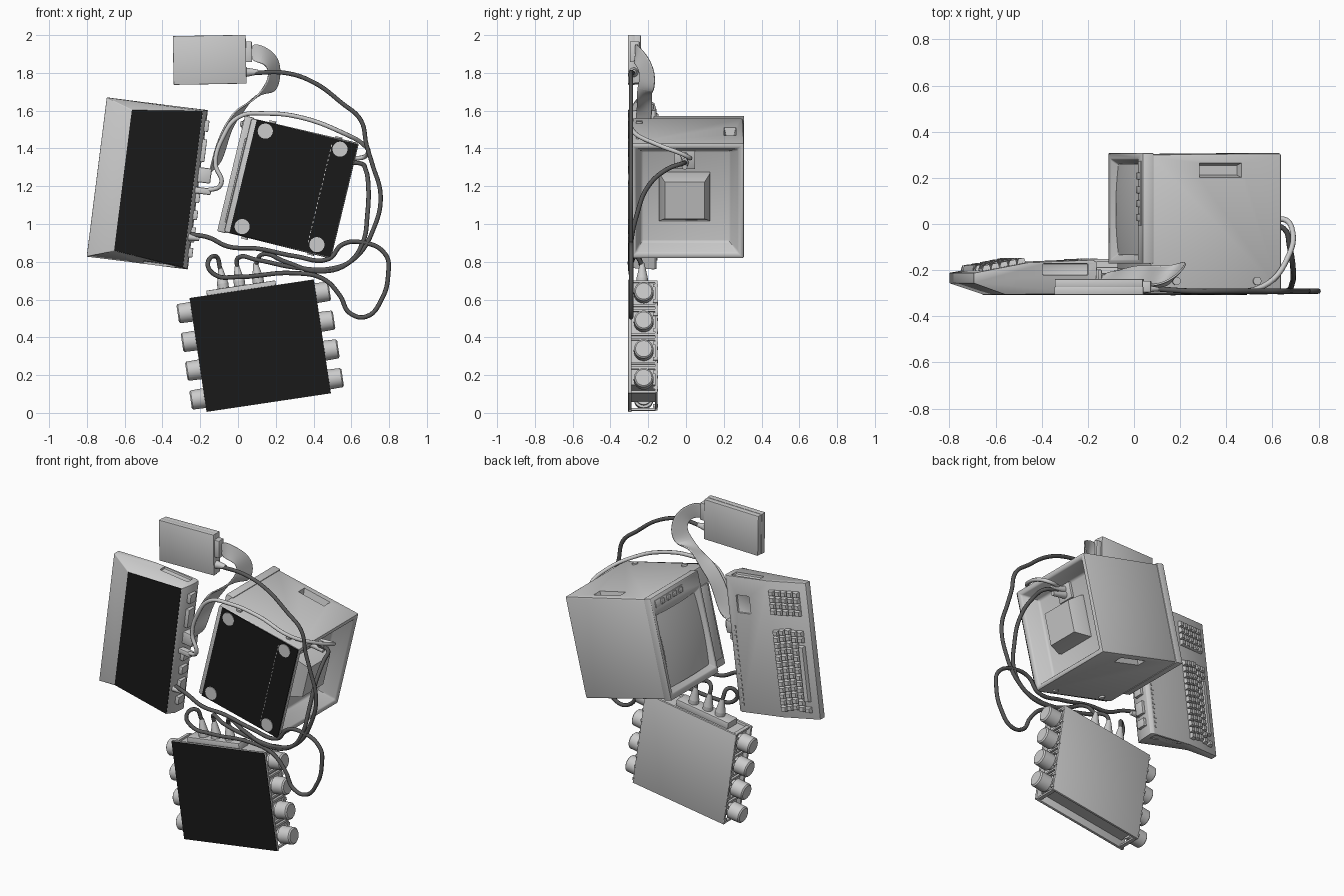
import bpy, bmesh, math
from mathutils import Matrix, Vector

if "Cube" in bpy.data.objects:
    bpy.data.objects.remove(bpy.data.objects["Cube"])

BASE = -0.307   # y of the surface everything rests on; devices' "up" is +y


def frame(cx, cz, deg):
    """Local (a = depth to the rear, b = sideways, h = height) -> world."""
    c, s = math.cos(math.radians(deg)), math.sin(math.radians(deg))
    return Matrix(((c, -s, 0, cx), (0, 0, 1, BASE), (s, c, 0, cz), (0, 0, 0, 1)))


black = bpy.data.materials.new("black_underside")
black.diffuse_color = (0.01, 0.01, 0.01, 1)
black.use_nodes = True
black.node_tree.nodes["Principled BSDF"].inputs["Base Color"].default_value = black.diffuse_color
cord = bpy.data.materials.new("dark_cord")
cord.diffuse_color = (0.1, 0.1, 0.1, 1)
cord.use_nodes = True
cord.node_tree.nodes["Principled BSDF"].inputs["Base Color"].default_value = cord.diffuse_color


def rect(a, b0, b1, h0, h1):
    return [(a, b0, h0), (a, b1, h0), (a, b1, h1), (a, b0, h1)]


def loft(bm, rings):
    vs = [[bm.verts.new(p) for p in r] for r in rings]
    n = len(vs[0])
    for r, q in zip(vs, vs[1:]):
        for i in range(n):
            bm.faces.new((r[i], r[(i + 1) % n], q[(i + 1) % n], q[i]))
    bm.faces.new(vs[0])
    bm.faces.new(vs[-1])


def box(bm, a0, a1, b0, b1, h0, h1):
    loft(bm, [rect(a0, b0, b1, h0, h1), rect(a1, b0, b1, h0, h1)])


def cyl(bm, axis, pos, length, r1, r2=None, seg=24):
    rot = {'a': Matrix.Rotation(math.pi / 2, 4, 'Y'), '-a': Matrix.Rotation(-math.pi / 2, 4, 'Y'),
           'b': Matrix.Rotation(-math.pi / 2, 4, 'X'), 'h': Matrix()}[axis]
    m = Matrix.Translation(pos) @ rot @ Matrix.Translation((0, 0, length / 2))
    bmesh.ops.create_cone(bm, cap_ends=True, segments=seg, radius1=r1,
                          radius2=r1 if r2 is None else r2, depth=length, matrix=m)


def finish(bm, name, M, bevel=0, mat=None, cut=None):
    bm.transform(M)
    bmesh.ops.recalc_face_normals(bm, faces=bm.faces)
    me = bpy.data.meshes.new(name)
    bm.to_mesh(me)
    bm.free()
    ob = bpy.data.objects.new(name, me)
    bpy.context.collection.objects.link(ob)
    if mat:
        me.materials.append(mat)
    bpy.ops.object.select_all(action='DESELECT')
    ob.select_set(True)
    bpy.context.view_layer.objects.active = ob
    if bevel:
        m = ob.modifiers.new("round", 'BEVEL')
        m.width, m.segments, m.limit_method = bevel, 2, 'ANGLE'
    if cut:
        m = ob.modifiers.new("recess", 'BOOLEAN')
        m.object, m.operation, m.solver = cut, 'DIFFERENCE', 'EXACT'
    bpy.ops.object.convert(target='MESH')
    if cut:
        bpy.data.objects.remove(cut)
    bpy.ops.object.shade_smooth_by_angle(angle=math.radians(35))
    return ob


def part(name, M, boxes, bevel=0, mat=None):
    bm = bmesh.new()
    for b in boxes:
        box(bm, *b)
    return finish(bm, name, M, bevel, mat)


# ---------------- monitor ----------------
M = frame(0.265, 1.195, -13.6)
bm = bmesh.new()                                   # handle recesses on both sides
for s in (-1, 1):
    loft(bm, [[(a, s * d, h) for a, h in ((-.06 + i, .505 + i), (.135 - i, .505 + i), (.135 - i, .575 - i), (-.06 + i, .575 - i))]
              for d, i in ((.33, 0), (.27, .014))])
cut = finish(bm, "handle_cutter", M)
cut.hide_render = True
bm = bmesh.new()                                   # shell with hollow tapered back
loft(bm, [rect(-.275, -.31, .31, .01, .61), rect(.31, -.315, .315, .01, .615),
          rect(.31, -.285, .285, .04, .585), rect(.2, -.25, .25, .07, .54)])
finish(bm, "monitor_shell", M, .012, cut=cut)
bm = bmesh.new()                                   # bezel around the screen
loft(bm, [rect(-.28, -.25, .19, .175, .565), rect(-.31, -.28, .22, .15, .59),
          rect(-.31, -.315, .315, .135, .615), rect(-.26, -.315, .315, .135, .615)])
finish(bm, "monitor_bezel", M, .006)
bm = bmesh.new()                                   # bulging tube glass
bmesh.ops.create_grid(bm, x_segments=16, y_segments=16, size=1)
for v in bm.verts:
    u, w = v.co.x, v.co.y
    v.co = (-.281 - .024 * (1 - u * u * .5 - w * w * .5), -.03 + u * .222, .37 + w * .197)
finish(bm, "monitor_screen", M)
part("monitor_controls", M, [(-.315, -.305, .245, .29, .3, .58)]
     + [(-.325, -.31, .252, .283, h, h + .03) for h in (.32, .38, .44, .5)]
     + [(-.283, -.27, -.26, .2, .035, .115)], .003)
bm = bmesh.new()                                   # tube neck cover in the back
loft(bm, [rect(.19, -.13, .13, .165, .435), rect(.22, -.13, .13, .165, .435), rect(.3, -.1, .1, .195, .405)])
finish(bm, "monitor_neck_cover", M)
part("monitor_socket_panel", M, [(.19, .215, .15, .25, .245, .355)], .004)
bm = bmesh.new()
for b in (.185, .22):
    cyl(bm, 'a', (.21, b, .3), .1, .022, .014, 16)
finish(bm, "monitor_plugs", M)
part("monitor_underside", M, [(-.245, .305, -.308, .308, .006, .014)], 0, black)
part("monitor_vents", M, [(.17, .174, -.26 + i * .026, -.247 + i * .026, .005, .01) for i in range(21)])
bm = bmesh.new()
for a in (-.187, .22):
    for b in (-.26, .26):
        cyl(bm, 'h', (a, b, .002), .014, .04, seg=32)
finish(bm, "monitor_feet", M)
bm = bmesh.new()
for a in (-.16, .2):
    for b in (-.322, .31):
        cyl(bm, 'b', (a, b, .06), .012, .018, seg=16)
finish(bm, "monitor_side_screws", M)

# ---------------- keyboard computer ----------------
K = frame(-.48, 1.215, -7.2)
bm = bmesh.new()                                   # end slots and badge recess
for s in (-1, 1):
    box(bm, .03, .23, s * .41, s * .44, .085, .135)
box(bm, .11, .2, .2, .31, .138, .2)
cut = finish(bm, "slot_cutter", K, .006)
cut.hide_render = True
profile = [(-.27, .05, 0), (-.27, .095, 0), (-.035, .14, 0), (.25, .152, 0), (.27, .14, 0),
           (.265, .06, 0), (.245, .002, .008), (-.13, .002, .05)]
bm = bmesh.new()
loft(bm, [[(a, s * (.425 - i), h) for a, h, i in profile] for s in (-1, 1)])
finish(bm, "computer_case", K, .004, cut=cut)
bm = bmesh.new()
loft(bm, [[(-.13, -.375, h), (.243, -.417, h), (.243, .417, h), (-.13, .375, h)] for h in (0, .004)])
finish(bm, "computer_underside", K, 0, black)


def key(bm, a, b, wide=1):
    h = .095 + (a + .27) / .235 * .045
    rings = []
    for ra, rb, z in ((.018, wide * .0195 - .0015, -.006), (.017, wide * .0195 - .003, .008), (.012, wide * .0195 - .007, .022)):
        rings.append([(a + x * ra, b + y * rb, h + z + x * ra * .19) for x, y in ((-1, -1), (1, -1), (1, 1), (-1, 1))])
    loft(bm, rings)


bm = bmesh.new()
for r in range(5):
    a = -.055 - r * .038
    for c in range(4):
        key(bm, a, .235 + c * .039)
    if r < 4:
        for c in range(13):
            key(bm, a, -.365 + c * .039 + (0, .008, .014, .006)[r])
    else:
        key(bm, a, -.14, 9)
        for b in (-.365, .07, .109):
            key(bm, a, b)
finish(bm, "keys", K)
part("computer_top_vents", K, [(.225, .24, -.38 + i * .03, -.365 + i * .03, .148, .155) for i in range(17)])
part("computer_rear_ports", K, [(.255, .285, b, b + w, .05, .11) for b, w in
                                ((-.36, .05), (-.28, .08), (-.16, .05), (-.07, .05), (.15, .12), (.31, .06))], .003)
part("computer_rear_plugs", K, [(.25, .33, .04, .12, .05, .11), (.25, .34, -.02, .015, .03, .07)], .008)
bm = bmesh.new()
cyl(bm, 'a', (.25, -.255, .035), .06, .02, .013, 16)
finish(bm, "computer_power_plug", K)

# ---------------- expansion box with side knobs ----------------
R = frame(.1175, .356, 8.5)
part("expansion_plates", R, [(-.333, .333, -.305, .305, .003, .018), (-.325, .325, -.3, .3, .142, .156)], .002)
part("expansion_body", R, [(-.305, .305, -.255, .29, .015, .145)])
part("expansion_underside", R, [(-.331, .331, -.303, .303, 0, .004)], 0, black)
bm, posts = bmesh.new(), []
for s, ax in ((1, 'a'), (-1, '-a')):
    for b in (-.231, -.077, .077, .231):
        cyl(bm, ax, (s * .3, b, .083), .03, .04)
        cyl(bm, ax, (s * .325, b, .083), .075, .053, .051, 32)
        cyl(bm, ax, (s * .4, b, .083), .007, .051, .043, 32)
        posts += [(s * .3, s * .322, b + d, b + d + .012, .015, .145) for d in (-.07, .058)]
        posts += [(s * .32, s * .329, b + d, b + d + .016, .132, .158) for d in (-.05, .034)]
finish(bm, "expansion_knobs", R)
part("expansion_side_ribs", R, posts)
part("expansion_connector_strip", R, [(-.24, .13, .28, .33, .03, .12)], .004)
bm = bmesh.new()
for a in (-.148, -.06, .04):
    cyl(bm, 'b', (a, .32, .075), .035, .03)
    cyl(bm, 'b', (a, .355, .075), .08, .03, .012)
finish(bm, "expansion_plugs", R)

# ---------------- power supply ----------------
P = frame(-.15, 1.868, 1)
part("power_box", P, [(-.193, .193, -.128, .13, 0, .035), (-.191, .191, -.126, .128, .033, .068)], .003)
part("power_ribbon_plug", P, [(.185, .225, -.015, .095, .01, .06)], .004)
bm = bmesh.new()
cyl(bm, 'a', (.19, -.068, .03), .065, .025, .013)
finish(bm, "power_cord_plug", P)


# ---------------- cables: points (x, z[, y]) ----------------
def cable(name, pts, r, mat=None):
    cu = bpy.data.curves.new(name, 'CURVE')
    cu.dimensions, cu.bevel_depth, cu.bevel_resolution, cu.resolution_u = '3D', r, 2, 6
    cu.use_fill_caps = True
    sp = cu.splines.new('BEZIER')
    sp.bezier_points.add(len(pts) - 1)
    for bp, p in zip(sp.bezier_points, pts):
        bp.co = (p[0], p[2] if len(p) > 2 else BASE + .016, p[1])
        bp.handle_left_type = bp.handle_right_type = 'AUTO'
    ob = bpy.data.objects.new(name, cu)
    bpy.context.collection.objects.link(ob)
    if mat:
        cu.materials.append(mat)
    bpy.ops.object.select_all(action='DESELECT')
    ob.select_set(True)
    bpy.context.view_layer.objects.active = ob
    bpy.ops.object.convert(target='MESH')
    bpy.ops.object.shade_smooth_by_angle(angle=math.radians(60))


cable("power_cable", [(-.005, .77, -.232), (-.0, .82, -.25), (.1, .81), (.3, .77), (.5, .765), (.62, .82), (.72, .98), (.755, 1.15),
                      (.71, 1.32), (.68, 1.42), (.65, 1.55), (.55, 1.64), (.4, 1.75), (.25, 1.8), (.08, 1.8, -.28)], .012, cord)
cable("monitor_power_cable", [(.093, .785, -.232), (.13, .84, -.27), (.25, .8), (.42, .75), (.58, .79), (.66, .9),
                              (.685, 1.05, -.26), (.69, 1.2, -.2), (.675, 1.29, -.1), (.65, 1.32, -.02), (.57, 1.325, -.006)], .012, cord)
cable("computer_cable", [(-.25, .945, -.27), (-.16, .93), (-.05, .88), (.1, .87), (.3, .83), (.48, .815), (.55, .89), (.64, .905), (.78, .84),
                         (.795, .73), (.76, .6), (.68, .51), (.59, .53), (.54, .62), (.45, .71), (.3, .74), (0, .72),
                         (-.12, .73), (-.16, .79), (-.12, .83, -.26), (-.093, .76, -.232)], .012, cord)
cable("video_cable", [(.56, 1.36, -.006), (.65, 1.35, .02), (.685, 1.37, -.02), (.665, 1.42, -.15), (.56, 1.48, -.27), (.35, 1.56), (.15, 1.585),
                      (0, 1.565), (-.08, 1.46), (-.12, 1.32), (-.09, 1.21), (-.17, 1.175, -.26)], .012)

# flat ribbon cable: centre and half-width vector per station
stations = [(.07, -.27, 1.91, 0, 0, .048), (.13, -.27, 1.9, .01, .01, .045), (.19, -.23, 1.86, .03, .03, .025),
            (.2, -.2, 1.78, .03, .04, 0), (.17, -.22, 1.7, .03, .04, -.02), (.09, -.22, 1.67, .01, .04, .03),
            (.01, -.22, 1.6, .02, .04, -.01), (-.06, -.235, 1.5, .025, .04, .01), (-.1, -.24, 1.36, .03, .03, 0),
            (-.13, -.23, 1.27, .02, .02, .02), (-.18, -.228, 1.25, 0, .01, .035)]
bm = bmesh.new()
rows = [[bm.verts.new(Vector(s[:3]) + k * Vector(s[3:])) for k in (-1, 0, 1)] for s in stations]
for p, q in zip(rows, rows[1:]):
    for i in (0, 1):
        bm.faces.new((p[i], p[i + 1], q[i + 1], q[i]))
ribbon = finish(bm, "ribbon_cable", Matrix())
ribbon.modifiers.new("smooth", 'SUBSURF').levels = 3
ribbon.modifiers["smooth"].render_levels = 3
ribbon.modifiers.new("thick", 'SOLIDIFY').thickness = .008
